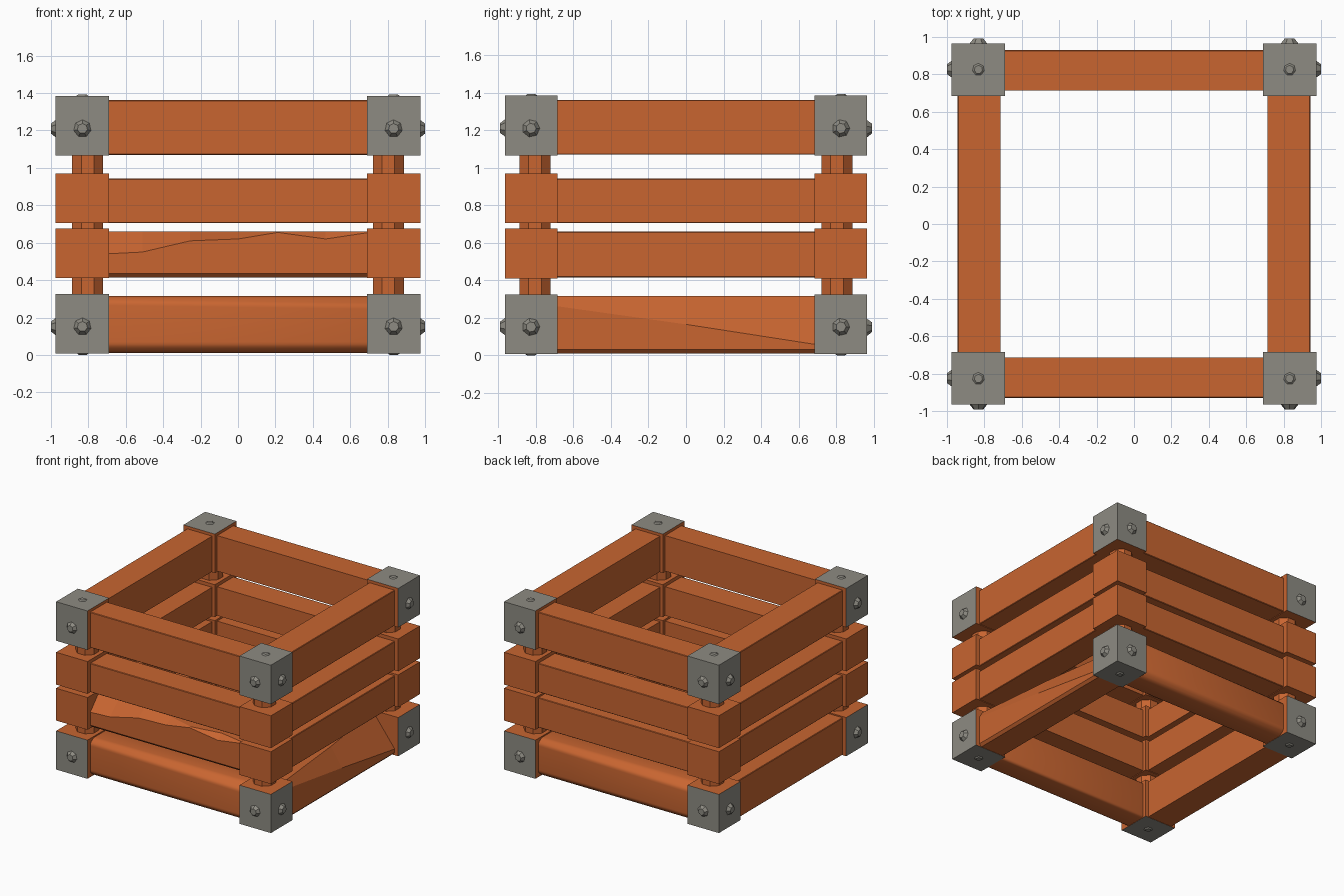
import bpy, bmesh, math
from mathutils import Vector, Matrix

if "Cube" in bpy.data.objects:
    bpy.data.objects.remove(bpy.data.objects["Cube"])


def material(name, rgb):
    m = bpy.data.materials.new(name)
    m.diffuse_color = (*rgb, 1)
    m.use_nodes = True
    m.node_tree.nodes["Principled BSDF"].inputs["Base Color"].default_value = m.diffuse_color
    return m


WOOD = material("orange wood", (0.58, 0.13, 0.03))
STEEL = material("grey steel", (0.27, 0.26, 0.225))


def finish(name, bm, *mats):
    bmesh.ops.recalc_face_normals(bm, faces=bm.faces)
    me = bpy.data.meshes.new(name)
    bm.to_mesh(me)
    bm.free()
    for m in mats:
        me.materials.append(m)
    ob = bpy.data.objects.new(name, me)
    bpy.context.collection.objects.link(ob)
    return ob


def box(lo, hi):
    bm = bmesh.new()
    lo, hi = Vector(lo), Vector(hi)
    size = hi - lo
    bmesh.ops.create_cube(bm, size=1, matrix=Matrix.Translation((lo + hi) / 2)
                          @ Matrix.Diagonal((*size, 1)))
    return bm


def rail(name, side, z0, z1, chips=((-1, 0.004, 0.004), (1, 0.004, 0.004)), low=0.004, soft=0):
    """Loft a plank; chips = (position along -1..1, drop of outer top edge, depth of cut)."""
    inner, outer = (0.715, 0.93) if side in "front back" else (0.715, 0.943)
    turn = {"front": 0, "right": 90, "back": 180, "left": 270}[side]
    bm = bmesh.new()
    rings = []
    for t, drop, depth in chips:
        sec = [(inner, z0), (outer - low, z0), (outer, z0 + low),
               (outer, z1 - drop), (outer - depth, z1), (inner, z1)]
        rings.append([bm.verts.new((t * 0.71, -u, z)) for u, z in sec])
    for a, b in zip(rings, rings[1:]):
        for i in range(6):
            j = (i + 1) % 6
            bm.faces.new((a[i], a[j], b[j], b[i]))
    bm.faces.new(rings[0])
    bm.faces.new(rings[-1])
    bmesh.ops.rotate(bm, verts=bm.verts, matrix=Matrix.Rotation(math.radians(turn), 3, 'Z'))
    ob = finish(name, bm, WOOD)
    if soft:
        mod = ob.modifiers.new("worn edges", 'BEVEL')
        mod.width, mod.segments = soft, 3
        mod.limit_method = 'ANGLE'
        ob.data.shade_smooth()
    return ob


# Planks: four layers on each of the four sides, some chipped
layers = {"bottom": (0.01, 0.315), "lower": (0.415, 0.66),
          "upper": (0.705, 0.942), "top": (1.07, 1.362)}
chipped = {
    ("lower", "front"): ((-1, 0.12, 0.11), (-0.72, 0.11, 0.12), (-0.36, 0.05, 0.09),
                         (0, 0.04, 0.07), (0.3, 0.005, 0.01), (0.66, 0.04, 0.05),
                         (1, 0.004, 0.004)),
    ("bottom", "right"): ((-1, 0.05, 0.03), (0, 0.15, 0.1), (1, 0.26, 0.2)),
}
for layer, (z0, z1) in layers.items():
    for side in ("front", "right", "back", "left"):
        name = f"{layer}_{side}_plank"
        if (layer, side) in chipped:
            rail(name, side, z0, z1, chipped[layer, side], 0.02)
        elif layer == "bottom" and side in ("front", "back"):
            rail(name, side, z0, z1, ((-1, 0.03, 0.04), (1, 0.05, 0.06)), 0.04, 0.02)
        else:
            rail(name, side, z0, z1)


def bolt(name, centre, normal, radius, height):
    bm = bmesh.new()
    rot = Vector((0, 0, 1)).rotation_difference(normal).to_matrix().to_4x4()
    bmesh.ops.create_cone(bm, cap_ends=True, segments=7, radius1=radius,
                          radius2=radius * 0.5, depth=height + 0.01,
                          matrix=Matrix.Translation(centre + normal * (height - 0.01) / 2) @ rot)
    finish(name, bm, STEEL)


# Corners: post, two wooden blocks, two steel-capped blocks with bolts
for sx in (-1, 1):
    for sy in (-1, 1):
        tag = ("front" if sy < 0 else "back") + ("_left" if sx < 0 else "_right")
        bm = bmesh.new()
        bmesh.ops.create_cone(bm, cap_ends=True, segments=8, radius1=0.089, radius2=0.089,
                              depth=1.1, matrix=Matrix.Translation((sx * 0.804, sy * 0.805, 0.7))
                              @ Matrix.Rotation(math.pi / 8, 4, 'Z'))
        finish(tag + "_post", bm, WOOD)

        for part, z0, z1, cap in (("bottom", 0.008, 0.325, -1), ("lower", 0.41, 0.675, 0),
                                  ("upper", 0.705, 0.97, 0), ("top", 1.065, 1.385, 1)):
            bm = box((min(sx * 0.69, sx * 0.975), min(sy * 0.685, sy * 0.966), z0),
                     (max(sx * 0.69, sx * 0.975), max(sy * 0.685, sy * 0.966), z1))
            bm.normal_update()
            if cap:  # steel only on the three outward faces
                for f in bm.faces:
                    if f.normal.dot(Vector((sx, sy, cap))) > 0.5:
                        f.material_index = 1
            finish(f"{tag}_{part}_block", bm, WOOD, STEEL)
            if cap:
                zc = (z0 + z1) / 2 - 0.015
                name = f"{tag}_{part}_bolt"
                bolt(name + "_x", Vector((sx * 0.975, sy * 0.826, zc)), Vector((sx, 0, 0)), 0.055, 0.025)
                bolt(name + "_y", Vector((sx * 0.832, sy * 0.966, zc)), Vector((0, sy, 0)), 0.055, 0.025)
                bolt(name + "_z", Vector((sx * 0.832, sy * 0.826, z1 if cap > 0 else z0)),
                     Vector((0, 0, cap)), 0.045, 0.008)
